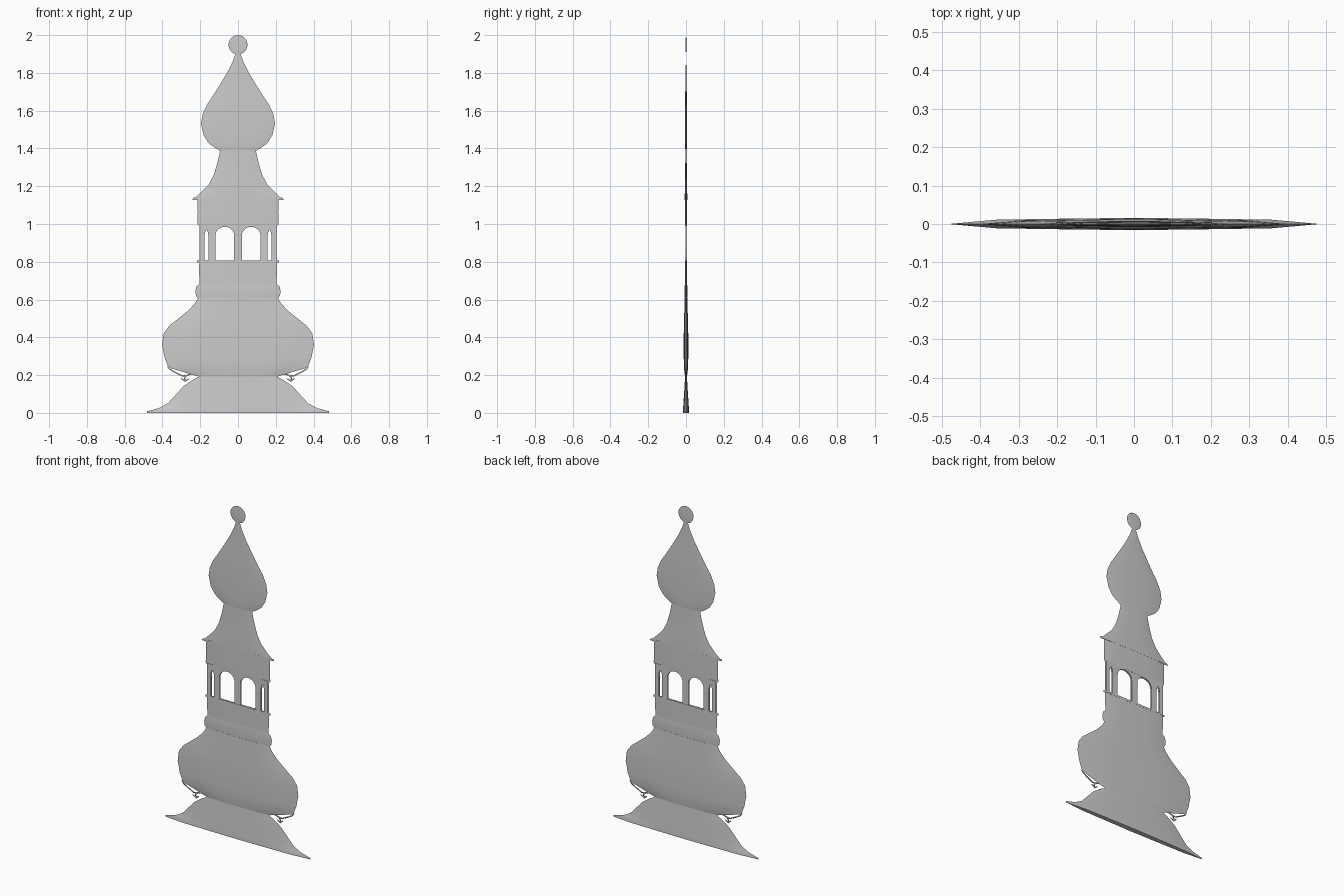
import bpy, bmesh, math

if "Cube" in bpy.data.objects:
    bpy.data.objects.remove(bpy.data.objects["Cube"])

# Flattened octagonal section: (fraction of half width, fraction of half depth)
SECTION = [(1, 0), (.74, .7), (.37, .87), (0, 1), (-.37, .87), (-.74, .7),
           (-1, 0), (-.74, -.7), (-.37, -.87), (0, -1), (.37, -.87), (.74, -.7)]


def finish(obj, angle=35):
    bpy.ops.object.select_all(action='DESELECT')
    obj.select_set(True)
    bpy.context.view_layer.objects.active = obj
    bpy.ops.object.shade_smooth_by_angle(angle=math.radians(angle))


def loft(name, profile):
    """Stack squashed sections; profile rows are (z, half width, half depth)."""
    bm = bmesh.new()
    rings = [[bm.verts.new((a * w, b * d, z)) for a, b in SECTION] for z, w, d in profile]
    n = len(SECTION)
    for lo, hi in zip(rings, rings[1:]):
        for i in range(n):
            bm.faces.new((lo[i], lo[(i + 1) % n], hi[(i + 1) % n], hi[i]))
    bm.faces.new(rings[0][::-1])
    bm.faces.new(rings[-1])
    me = bpy.data.meshes.new(name)
    bm.to_mesh(me)
    bm.free()
    obj = bpy.data.objects.new(name, me)
    bpy.context.collection.objects.link(obj)
    finish(obj)
    return obj


# Flared skirt roof
loft("skirt_roof", [(0, .483, .016), (.008, .483, .016), (.025, .42, .015), (.05, .372, .014),
                    (.09, .335, .011), (.14, .29, .008), (.175, .24, .006), (.195, .2, .005)])

# Lower bulb dome
loft("lower_dome", [(.19, .2, .005), (.205, .25, .007), (.24, .368, .011), (.29, .388, .012),
                    (.36, .402, .012), (.42, .394, .012), (.46, .365, .011), (.5, .315, .010),
                    (.54, .265, .009), (.58, .228, .008), (.61, .21, .007)])

# Rounded collar and parapet below the windows
loft("collar", [(.605, .21, .006), (.62, .222, .007), (.645, .226, .007),
                (.67, .219, .007), (.685, .203, .006)])
loft("parapet", [(.68, .203, .006), (.74, .206, .006), (.795, .205, .006)])
loft("sill", [(.795, .216, .0065), (.807, .216, .0065)])

# Band above the windows, cornice and flared roof
loft("window_head", [(.99, .206, .006), (1.0, .215, .0065), (1.01, .215, .0065),
                     (1.06, .213, .0065), (1.13, .215, .0065)])
loft("cornice", [(1.128, .242, .007), (1.14, .236, .007)])
loft("upper_roof", [(1.138, .226, .007), (1.17, .193, .0065), (1.21, .155, .006), (1.26, .128, .005),
                    (1.32, .11, .004), (1.39, .094, .003)])

# Onion dome with tapering spire
loft("onion_dome", [(1.385, .09, .003), (1.405, .125, .0045), (1.43, .157, .0055), (1.47, .182, .006),
                    (1.53, .196, .0065), (1.58, .188, .006), (1.63, .165, .0055), (1.68, .132, .0045),
                    (1.74, .094, .003), (1.8, .058, .002), (1.86, .028, .001), (1.91, .01, .0006)])

# Flat finial ball
bpy.ops.mesh.primitive_uv_sphere_add(segments=24, ring_count=14, radius=.05, location=(0, 0, 1.949))
ball = bpy.context.object
ball.name = "finial_ball"
ball.scale = (1, .04, 1.02)
finish(ball, 60)


def arch(x0, x1, z0, z1):
    """Outline of a round-headed opening."""
    r, cx = (x1 - x0) / 2, (x0 + x1) / 2
    steps = [math.pi * i / 12 for i in range(13)]
    h = min(.048, z1 - z0)
    return [(x0, z0), (x1, z0)] + [(cx + r * math.cos(t), z1 - h + h * math.sin(t)) for t in steps]


# Arcaded window walls, front and back
openings = [arch(s * .07 - .05, s * .07 + .05, .808, .985) for s in (-1, 1)]
openings += [arch(s * .167 - .011, s * .167 + .011, .808, .968) for s in (-1, 1)]
wall = [(-.203, .8), (.203, .8), (.203, 1.0), (-.203, 1.0)]
for name, y in (("window_wall_front", -.004), ("window_wall_back", .004)):
    cu = bpy.data.curves.new(name, 'CURVE')
    cu.dimensions = '2D'
    cu.fill_mode = 'BOTH'
    cu.extrude = .0008
    for outline in [wall] + openings:
        sp = cu.splines.new('POLY')
        sp.points.add(len(outline) - 1)
        for p, (x, z) in zip(sp.points, outline):
            p.co = (x, z, 0, 1)
        sp.use_cyclic_u = True
    obj = bpy.data.objects.new(name, cu)
    obj.rotation_euler.x = math.pi / 2
    obj.location.y = y
    bpy.context.collection.objects.link(obj)

# Thin scrolled gutter brackets at both sides
STRUTS = [[(.372, .247), (.362, .232), (.335, .216), (.295, .196), (.27, .198)],
          [(.28, .165), (.283, .185), (.27, .2), (.245, .206)],
          [(.3, .182), (.28, .168), (.262, .18)]]
for side, s in (("left", -1), ("right", 1)):
    cu = bpy.data.curves.new("gutter_bracket_" + side, 'CURVE')
    cu.dimensions = '3D'
    cu.bevel_depth = .004
    cu.bevel_resolution = 1
    cu.use_fill_caps = True
    for path in STRUTS:
        sp = cu.splines.new('POLY')
        sp.points.add(len(path) - 1)
        for p, (x, z) in zip(sp.points, path):
            p.co = (s * x, 0, z, 1)
    obj = bpy.data.objects.new("gutter_bracket_" + side, cu)
    obj.scale.y = .6
    bpy.context.collection.objects.link(obj)
